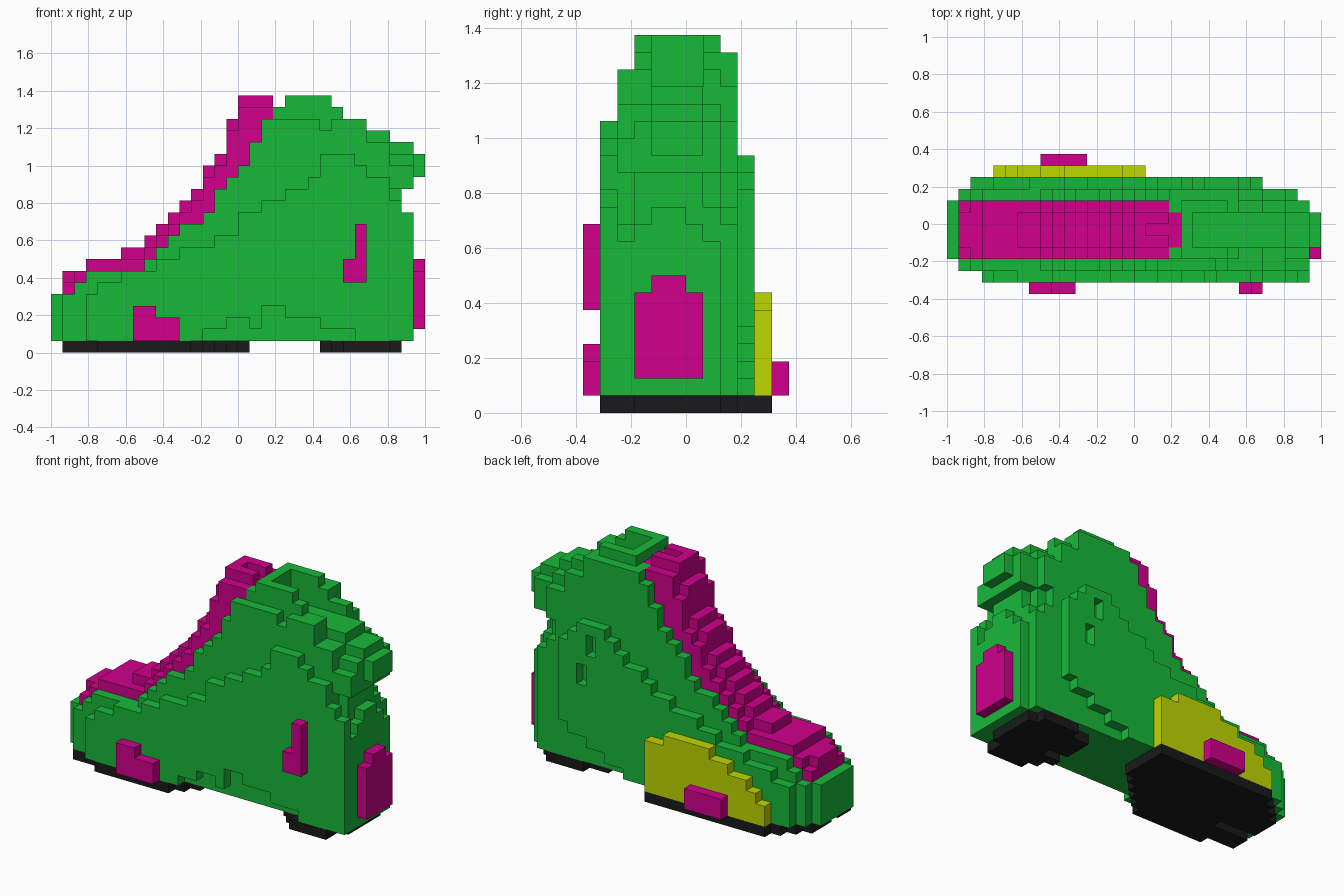
import bpy
import bmesh
from mathutils import Vector

cube = bpy.data.objects.get("Cube")
if cube:
    bpy.data.objects.remove(cube, do_unlink=True)

UNIT = 1 / 16                       # edge of one block
ORIGIN = Vector((-16, -6, 0))       # corner of the block grid
cells = {}                          # block position -> part name


def material(name, colour):
    mat = bpy.data.materials.new(name)
    mat.use_nodes = True
    mat.diffuse_color = (*colour, 1)
    mat.node_tree.nodes["Principled BSDF"].inputs["Base Color"].default_value = (*colour, 1)
    return mat


def fill(part, xs, ys, zs):
    """Fill a box of blocks; each range is (start, end)."""
    for x in range(*xs):
        for y in range(*ys):
            for z in range(*zs):
                cells[x, y, z] = part


def carve(xs, ys, zs):
    for x in range(*xs):
        for y in range(*ys):
            for z in range(*zs):
                cells.pop((x, y, z), None)


def heights(steps, end):
    """Expand (start, height) steps into a height for every column."""
    result = {}
    for (start, height), (stop, _) in zip(steps, steps[1:] + [(end, 0)]):
        result.update({x: height for x in range(start, stop)})
    return result


# Profiles along the shoe, toe to heel
upper = heights([(0, 5), (2, 6), (3, 7), (8, 8), (9, 9), (10, 10), (11, 11), (13, 12),
                 (14, 14), (15, 15), (16, 16), (17, 18), (18, 20), (19, 21), (20, 22),
                 (24, 21), (25, 20), (27, 19), (29, 18)], 31)
tongue = heights([(1, 7), (3, 8), (6, 9), (8, 10), (9, 11), (10, 12), (11, 13), (12, 14),
                  (13, 16), (14, 17), (15, 20), (16, 22), (19, 21)], 20)
near_panel = heights([(3, 5), (4, 6), (6, 7), (9, 8), (11, 9), (14, 10), (16, 12), (18, 13),
                      (20, 14), (22, 15), (23, 17), (26, 16), (27, 15), (29, 13), (30, 12)], 31)
far_panel = heights([(2, 5), (4, 6), (7, 7), (10, 8), (12, 9), (15, 10), (17, 11), (18, 12),
                     (20, 13), (21, 14), (22, 15), (25, 14), (26, 13)], 27)
near_arch = heights([(13, 2), (15, 3), (17, 2), (18, 4), (20, 3), (23, 2)], 26)
far_arch = heights([(20, 2), (22, 3), (24, 4), (26, 5)], 27)

# Upper: wide core, then the narrower side layers
for x, top in upper.items():
    fill("upper", (x, x + 1), (3, 8), (1, top))
    if 1 <= x:
        fill("upper", (x, x + 1), (2, 3), (1, min(top, 20)))
    if 1 <= x < 30:
        fill("upper", (x, x + 1), (8, 9), (1, min(top, 21)))

# Rounded back of the collar, with the hollow under it
carve((23, 24), (2, 3), (19, 22))
carve((27, 29), (2, 3), (18, 22))
carve((29, 31), (2, 3), (16, 22))
carve((25, 27), (8, 9), (19, 22))
carve((27, 30), (8, 9), (17, 22))
carve((29, 30), (8, 9), (11, 17))
carve((28, 29), (8, 9), (12, 14))
for y in (3, 7):
    carve((27, 29), (y, y + 1), (18, 22))
    carve((29, 31), (y, y + 1), (17, 22))
carve((29, 30), (2, 3), (11, 14))
carve((29, 30), (7, 8), (12, 14))

# Heel arch, collar lip and collar opening
for y, top in {2: 10, 3: 11, 4: 12, 5: 12, 6: 11, 7: 10}.items():
    carve((30, 31), (y, y + 1), (top, 14))
fill("upper", (31, 32), (4, 7), (15, 17))
carve((21, 27), (4, 7), (19, 22))

# Side panels with stepped lower edges
for x, top in near_panel.items():
    fill("upper", (x, x + 1), (1, 2), (near_arch.get(x, 1), top))
for x, top in far_panel.items():
    fill("upper", (x, x + 1), (9, 10), (far_arch.get(x, 1), top))
carve((23, 24), (9, 10), (12, 14))
carve((24, 25), (9, 10), (9, 11))

# Tongue and laces, raised along the middle
for x, top in tongue.items():
    if x < 19:
        fill("tongue", (x, x + 1), (3, 8), (upper[x], max(top - 1, upper[x] + 1)))
    carve((x, x + 1), (4, 7), (top, 23))
    fill("tongue", (x, x + 1), (4, 7), (min(upper[x], top - 2), top))
carve((17, 19), (5, 6), (21, 22))

# Heel tab
fill("heel_tab", (31, 32), (3, 7), (2, 7))
fill("heel_tab", (31, 32), (4, 6), (7, 8))

# Small raised side marks
fill("toe_mark", (7, 9), (0, 1), (1, 4))
fill("toe_mark", (9, 11), (0, 1), (1, 3))
fill("ankle_mark", (25, 26), (0, 1), (6, 8))
fill("ankle_mark", (26, 27), (0, 1), (6, 11))
fill("far_toe_mark", (8, 12), (11, 12), (1, 3))

# Side patch
for x, top in heights([(4, 3), (5, 4), (6, 5), (8, 6), (10, 7), (15, 6)], 17).items():
    fill("side_patch", (x, x + 1), (10, 11), (1, top))

# Soles: slotted round toe, slanted inner edge, notched heel pad
for y in range(1, 11):
    toe = {1: 4, 4: 5, 8: 2, 9: 3, 10: 4}.get(y, 1)
    fill("front_sole", (toe, min(17, 11 + y)), (y, y + 1), (0, 1))
for y in range(1, 9):
    front = {1: 25, 2: 24, 4: 25, 8: 25}.get(y, 23)
    back = {1: 29, 2: 29, 8: 29}.get(y, 30)
    fill("heel_sole", (front, back), (y, y + 1), (0, 1))

green = material("green", (0.009, 0.485, 0.042))
magenta = material("magenta", (0.635, 0.0, 0.262))
yellow = material("olive_yellow", (0.52, 0.68, 0.0))
black = material("black", (0.01, 0.01, 0.01))
colours = {"upper": green, "side_patch": yellow, "front_sole": black, "heel_sole": black}


def build(part):
    """Make one mesh from the exposed block faces of a part."""
    bm = bmesh.new()
    verts = {}

    def vert(corner):
        key = tuple(corner)
        if key not in verts:
            verts[key] = bm.verts.new((Vector(key) + ORIGIN) * UNIT)
        return verts[key]

    for cell in [c for c, name in cells.items() if name == part]:
        for axis in range(3):
            for side in (0, 1):
                beside = list(cell)
                beside[axis] += 2 * side - 1
                if tuple(beside) in cells:
                    continue
                ring = []
                for u, v in ((0, 0), (1, 0), (1, 1), (0, 1)):
                    corner = list(cell)
                    corner[axis] += side
                    corner[(axis + 1) % 3] += u
                    corner[(axis + 2) % 3] += v
                    ring.append(vert(corner))
                bm.faces.new(ring if side else ring[::-1])
    mesh = bpy.data.meshes.new(part)
    bm.to_mesh(mesh)
    bm.free()
    mesh.materials.append(colours.get(part, magenta))
    bpy.context.collection.objects.link(bpy.data.objects.new(part, mesh))


for part in sorted(set(cells.values())):
    build(part)
